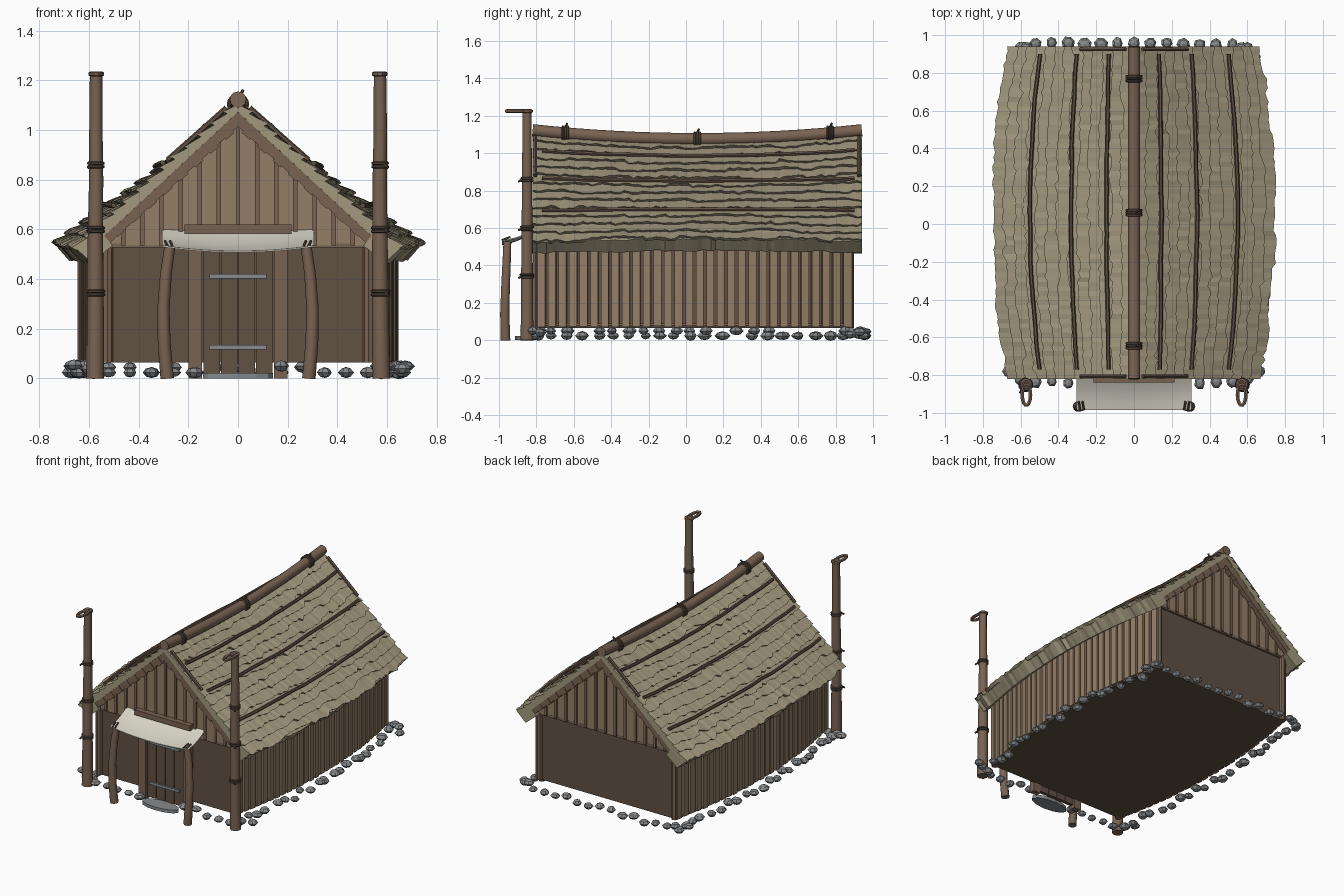
import bpy, random
from math import sin, cos, pi
from mathutils import Vector, Matrix

if "Cube" in bpy.data.objects:
    bpy.data.objects.remove(bpy.data.objects["Cube"])

random.seed(4)
R = random.uniform


def material(name, c):
    m = bpy.data.materials.new(name)
    m.diffuse_color = (*c, 1)
    m.use_nodes = True
    m.node_tree.nodes["Principled BSDF"].inputs["Base Color"].default_value = m.diffuse_color
    return m


POLE = material("pole_wood", (0.19, 0.125, 0.085))
DARK = material("dark_wood", (0.12, 0.082, 0.056))
PLANK = material("plank_wood", (0.29, 0.21, 0.135))
THATCH = material("thatch", (0.36, 0.315, 0.21))
CLOTH = material("cloth", (0.68, 0.65, 0.56))
STONE = material("stone", (0.24, 0.25, 0.26))
IRON = material("iron", (0.25, 0.26, 0.28))
ROPE = material("rope", (0.10, 0.07, 0.05))


class Part:
    """Collects pieces and turns them into one named object."""
    def __init__(self, name, mat):
        self.name, self.mat, self.v, self.f = name, mat, [], []

    def add(self, vs, fs):
        n = len(self.v)
        self.v += [Vector(p) for p in vs]
        self.f += [[i + n for i in f] for f in fs]

    def prism(self, base, offset):
        n = len(base)
        b = [Vector(p) for p in base]
        self.add(b + [p + Vector(offset) for p in b],
                 [list(range(n))[::-1], list(range(n, 2 * n))] +
                 [[i, (i + 1) % n, (i + 1) % n + n, i + n] for i in range(n)])

    def box(self, c, s, rz=0):
        m = Matrix.Translation(c) @ Matrix.Rotation(rz, 4, 'Z')
        x, y, z = (k / 2 for k in s)
        self.prism([m @ Vector(p) for p in ((-x, -y, -z), (x, -y, -z), (x, y, -z), (-x, y, -z))], (0, 0, 2 * z))

    def tube(self, pts, r, sides=8, closed=False):
        pts = [Vector(p) for p in pts]
        n, vs, fs = len(pts), [], []
        for i, p in enumerate(pts):
            a = pts[i - 1] if (closed or i) else p
            b = pts[(i + 1) % n] if (closed or i < n - 1) else p
            t = (b - a).normalized()
            ref = Vector((0, 1, 0)) if abs(t.y) < 0.7 else Vector((0, 0, 1))
            if closed:
                q = sum(pts, Vector()) / n - p
                ref = q
            u = t.cross(ref).normalized()
            w = t.cross(u)
            rad = r[0] + (r[1] - r[0]) * i / (n - 1) if isinstance(r, tuple) else r
            vs += [p + rad * (cos(2 * pi * k / sides) * u + sin(2 * pi * k / sides) * w) for k in range(sides)]
        for i in range(n if closed else n - 1):
            for k in range(sides):
                k2, j = (k + 1) % sides, (i + 1) % n
                fs.append([i * sides + k, i * sides + k2, j * sides + k2, j * sides + k])
        if not closed:
            fs += [list(range(sides))[::-1], list(range((n - 1) * sides, n * sides))]
        self.add(vs, fs)

    def ring(self, c, rx, ry, r, axis='Z'):
        pts = []
        for k in range(14):
            a, b = rx * cos(2 * pi * k / 14), ry * sin(2 * pi * k / 14)
            pts.append(Vector(c) + Vector((a, b, 0) if axis == 'Z' else (a, 0, b)))
        self.tube(pts, r, 6, True)

    def done(self, smooth=False):
        me = bpy.data.meshes.new(self.name)
        me.from_pydata(self.v, [], self.f)
        me.materials.append(self.mat)
        o = bpy.data.objects.new(self.name, me)
        bpy.context.collection.objects.link(o)
        bpy.context.view_layer.objects.active = o
        o.select_set(True)
        bpy.ops.object.mode_set(mode='EDIT')
        bpy.ops.mesh.select_all(action='SELECT')
        bpy.ops.mesh.normals_make_consistent(inside=False)
        bpy.ops.object.mode_set(mode='OBJECT')
        if smooth:
            bpy.ops.object.shade_smooth_by_angle(angle=0.7)
        o.select_set(False)


Y0, Y1 = -0.82, 0.94                      # roof ends
lerp = lambda a, b, k: a + (b - a) * k


def roof(side, t, y, h=0.0):
    """Point on the bowed roof: t runs ridge to eave, h is height off the surface."""
    k = ((y - 0.06) / 0.88) ** 2
    top, ex, ez = 1.06 + 0.045 * k, 0.735 - 0.08 * k, 0.54 - 0.02 * k
    n = Vector((top - ez, 0, ex)).normalized() * h
    return Vector((side * max(0, ex * t + n.x), y, lerp(top, ez, t) + n.z))


def wall_x(y):
    return 0.525 + 0.095 * (1 - ((y - 0.045) / 0.845) ** 2)


# roof slab, eave fringe and overlapping thatch rows
SEG, ROWS = 72, 13
th = Part("thatch_roof", THATCH)
ys = [lerp(Y0, Y1, i / SEG) for i in range(SEG + 1)]


def strip(side, t0, t1, h0, h1, low, jag):
    vs, block = [], 0
    for i, y in enumerate(ys):
        if random.random() < 0.3:
            block = R(-jag, jag)
        t = t1 + block + R(-jag, jag) * 0.5
        d = R(-0.004, 0.004)
        vs += [roof(side, t0, y, h0), roof(side, t, y, h1 + d), roof(side, t - 0.01, y, low), roof(side, t0, y, min(h0, low) - 0.004)]
    fs = [[4 * i + k, 4 * i + (k + 1) % 4, 4 * i + 4 + (k + 1) % 4, 4 * i + 4 + k] for i in range(SEG) for k in range(4)]
    th.add(vs, fs + [[3, 2, 1, 0], [4 * SEG + k for k in range(4)]])


for s in (-1, 1):
    strip(s, 0.0, 0.97, -0.004, -0.004, -0.04, 0.0)
    strip(s, 0.86, 0.995, 0.0, 0.004, -0.085, 0.008)
    for r in range(ROWS):
        strip(s, max(0, r / ROWS - 0.02), (r + 1) / ROWS + 0.004, -0.002, 0.018, -0.006, 0.014)
th.done()

# ridge pole with rope bindings
ridge, bind = Part("ridge_pole", POLE), Part("ridge_bindings", ROPE)
rz = lambda y: 1.075 + 0.047 * ((y - 0.06) / 0.88) ** 2
ridge.tube([(0, lerp(Y0, Y1, i / 16), rz(lerp(Y0, Y1, i / 16))) for i in range(17)], 0.033, 12)
for y in (-0.645, 0.06, 0.77):
    for d in (-0.013, 0, 0.013):
        bind.ring((0, y + d, rz(y) - 0.002), 0.039, 0.039, 0.007, 'Y')
    bind.tube([(0.01, y, rz(y) + 0.035), (0.02, y + 0.01, rz(y) + 0.055)], 0.006, 6)
ridge.done(True)
bind.done(True)

# hold-down poles, edge caps and gable rafters
hold, raft = Part("roof_hold_down_poles", DARK), Part("gable_rafters", POLE)
for s in (-1, 1):
    for t in (0.178, 0.435, 0.73):
        hold.tube([roof(s, t + R(-.004, .004), lerp(-0.77, 0.9, i / 14), 0.024) for i in range(15)], 0.011, 6)
    for y in (Y0 + 0.015, Y1 - 0.015):
        hold.tube([roof(s, 0.05, y, 0.02), roof(s, 0.41, y, 0.02)], 0.011, 6)
    for y in (Y0 + 0.004, Y1 - 0.034):
        raft.prism([roof(s, 0.0, y, -0.02), roof(s, 0.93, y, -0.02), roof(s, 0.93, y, -0.075), roof(s, 0.06, y, -0.075)], (0, 0.03, 0))
        for i in range(9):
            t = 0.1 + i * 0.095
            raft.prism([roof(s, t, y - 0.003, -0.018), roof(s, t + 0.05, y - 0.003, -0.018),
                        roof(s, t + 0.05, y - 0.003, -0.077), roof(s, t, y - 0.003, -0.077)], (0, 0.036, 0))
hold.done()
raft.done()

# bowed house body with dark floor
W0, W1 = -0.785, 0.875
body = Part("house_body", DARK)
wy = [lerp(W0, W1, i / 16) for i in range(17)]
body.prism([(wall_x(y), y, 0.065) for y in wy] + [(-wall_x(y), y, 0.065) for y in reversed(wy)], (0, 0, 0.47))
body.done()

# side wall planks and sill
planks, sill = Part("side_wall_planks", PLANK), Part("wall_sills", POLE)
N = 30
for s in (-1, 1):
    for i in range(N):
        y = lerp(W0 + 0.015, W1 - 0.015, i / (N - 1))
        slope = -0.095 * 2 * (y - 0.045) / 0.845 ** 2
        planks.box((s * (wall_x(y) + 0.009), y, 0.315 + R(-.003, .003)), (0.03 + R(0, .006), 0.041, 0.485), -s * slope)
    sill.tube([(s * (wall_x(y) + 0.003), y, 0.078) for y in wy], 0.014, 6)
    for y in (W0, W1):
        sill.tube([(s * 0.525, y, 0.065), (s * 0.525, y, 0.56)], 0.022, 8)
planks.done()
sill.done()

# gable planks with battens over the joints
gable, batten = Part("gable_planks", PLANK), Part("gable_battens", POLE)
for y, out in ((W0, -1), (W1, 1)):
    h = lambda x: 1.04 - abs(x) * 0.86
    w = 0.077
    gable.prism([(-0.57, y - out * .02, 0.535), (0.57, y - out * .02, 0.535), (0, y - out * .02, 1.03)], (0, out * 0.02, 0))
    for i in range(-7, 7):
        a, b = i * w + 0.006, (i + 1) * w - 0.006
        gable.prism([(a, y, 0.535), (b, y, 0.535), (b, y, max(.54, h(b))), (a, y, max(.54, h(a)))], (0, out * R(.012, .018), 0))
    for i in range(-6, 7):
        z = h(i * w) - 0.01
        batten.box((i * w, y + out * 0.012, (0.535 + z) / 2), (0.018, 0.024, z - 0.535))
    batten.box((0, y + out * 0.004, 0.535), (1.08, 0.02, 0.018))
gable.done()
batten.done()

# door, frame, iron straps and step
door, frame = Part("door_planks", DARK), Part("door_frame", POLE)
for i in range(4):
    door.box((-0.105 + i * 0.07, -0.795, 0.27), (0.066, 0.025, 0.5))
for s in (-1, 1):
    frame.box((s * 0.172, -0.797, 0.265), (0.055, 0.04, 0.53))
frame.box((0, -0.815, 0.602), (0.43, 0.05, 0.036))
door.done()
frame.done()
iron = Part("door_straps", IRON)
for z in (0.125, 0.412):
    iron.box((0, -0.813, z), (0.23, 0.012, 0.018))
iron.done()
step = Part("door_step", STONE)
step.prism([(0.14 * cos(k * pi / 6), -0.86 + 0.055 * sin(k * pi / 6), 0) for k in range(12)], (0, 0, 0.022))
step.done()

# cloth awning on two bent posts
cloth, apost, alash = Part("awning_cloth", CLOTH), Part("awning_posts", POLE), Part("awning_lashings", ROPE)
NX, NY = 14, 5
vs = []
for dz in (0, -0.006):
    for j in range(NY + 1):
        for i in range(NX + 1):
            u, v = i / NX * 2 - 1, j / NY
            vs.append((0.305 * u, -0.80 - 0.185 * v, 0.6 - 0.065 * v - 0.022 * (1 - u * u) * (0.35 + 0.65 * v) - 0.012 * sin(pi * v) + dz))
M = (NX + 1) * (NY + 1)
g = lambda i, j: j * (NX + 1) + i
quads = [[g(i, j), g(i + 1, j), g(i + 1, j + 1), g(i, j + 1)] for i in range(NX) for j in range(NY)]
rim = [g(i, 0) for i in range(NX)] + [g(NX, j) for j in range(NY)] + [g(i, NY) for i in range(NX, 0, -1)] + [g(0, j) for j in range(NY, 0, -1)]
cloth.add(vs, quads + [[k + M for k in q[::-1]] for q in quads] + [[a, b, b + M, a + M] for a, b in zip(rim, rim[1:] + rim[:1])])
for s in (-1, 1):
    apost.tube([(s * x, -0.965 + d, z) for x, d, z in ((.285, 0, 0), (.297, -.004, .14), (.3, 0, .28), (.29, .006, .42), (.275, .01, .525))], (0.027, 0.022), 10)
    for x in (0.265, 0.285):
        alash.tube([(s * x, -0.985, 0.535), (s * (x + .008), -0.94, 0.552)], 0.006, 6)
cloth.done(True)
apost.done(True)
alash.done()

# tall front posts with top loops and lashings
post, lash = Part("tall_posts", POLE), Part("tall_post_lashings", ROPE)
for s in (-1, 1):
    px = lambda z: s * (0.575 - 0.004 * z)
    post.tube([(px(z) + R(-.002, .002), -0.85, z) for z in (0, .2, .4, .6, .8, 1.0, 1.22)], (0.036, 0.025), 10)
    post.ring((s * 0.57, -0.905, 1.225), 0.022, 0.055, 0.011)
    post.ring((s * 0.57, -0.85, 1.225), 0.022, 0.022, 0.011)
    for z in (0.345, 0.6, 0.86):
        r = 0.037 - 0.009 * z
        for d in (-0.008, 0.006):
            lash.ring((px(z), -0.85, z + d), r, r, 0.007)
        lash.tube([(px(z) + s * 0.02, -0.875, z), (px(z) + s * 0.03, -0.895, z - 0.012)], 0.006, 6)
post.done(True)
lash.done(True)

# ring of foundation stones
stones = Part("foundation_stones", STONE)


def stone(x, y, z, r):
    rings, n, rot = ((-.75, .6), (0, 1), (.7, .65)), 7, R(0, 6)
    sx, sy, sz = r * R(.9, 1.15), r * R(.9, 1.15), r * R(.6, .75)
    vs = [(x + sx * q * cos(rot + k * 2 * pi / n) * R(.9, 1.08), y + sy * q * sin(rot + k * 2 * pi / n) * R(.9, 1.08), z + sz * h) for h, q in rings for k in range(n)]
    vs += [(x, y, z - sz), (x, y, z + sz)]
    fs = [[a * n + k, a * n + (k + 1) % n, a * n + n + (k + 1) % n, a * n + n + k] for a in (0, 1) for k in range(n)]
    fs += [[(k + 1) % n, k, 3 * n] for k in range(n)] + [[2 * n + k, 2 * n + (k + 1) % n, 3 * n + 1] for k in range(n)]
    stones.add(vs, fs)


for s in (-1, 1):
    for i in range(22):
        y = lerp(-0.8, 0.93, i / 21) + R(-.012, .012)
        stone(s * (wall_x(y) + 0.04 + R(-.015, .015)), y, random.choice((0.024, 0.024, 0.05)), R(.03, .038))
    for x, y in ((.6, -.82), (.66, -.78), (.6, .93), (.64, .88)):
        stone(s * x, y, R(.025, .055), .034)
for i in range(13):
    x = -0.522 + i * 0.087
    stone(x, 0.955 + R(-.006, .006), random.choice((0.024, 0.045)), R(.029, .034))
    if abs(x) > 0.15:
        stone(x, -0.84 + R(-.01, .01), random.choice((0.024, 0.024, 0.05)), R(.029, .035))
stones.done()
